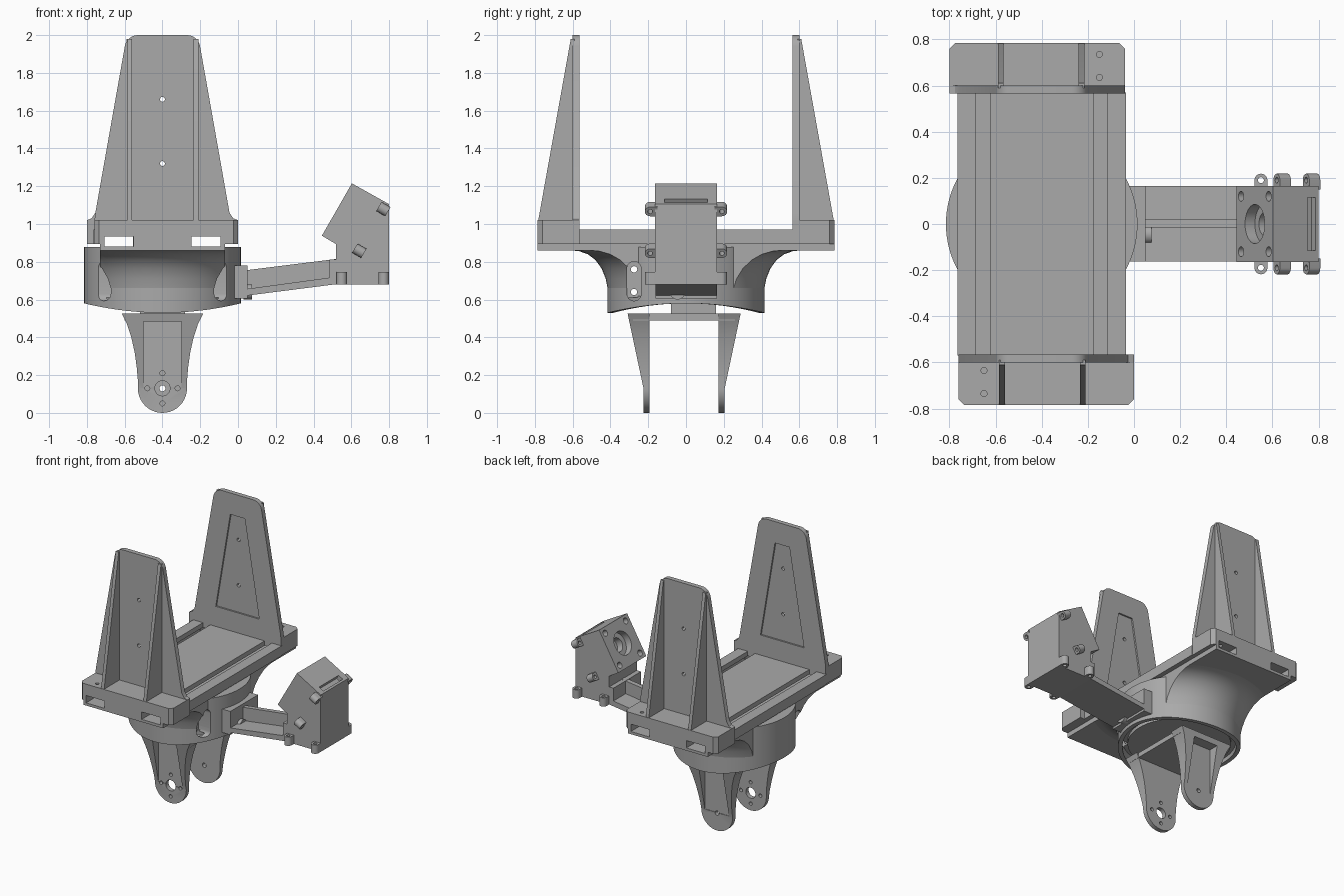
import bpy, bmesh
from math import sin, cos, pi, radians
from mathutils import Matrix, Vector

if "Cube" in bpy.data.objects:
    bpy.data.objects.remove(bpy.data.objects["Cube"])

grey = bpy.data.materials.new("plain grey")
grey.use_nodes = True
grey.diffuse_color = (0.40, 0.40, 0.40, 1)
grey.node_tree.nodes["Principled BSDF"].inputs["Base Color"].default_value = grey.diffuse_color

AXIS = Matrix.Translation((-0.4, 0, 0))       # vertical axis of the main body
I = Matrix.Identity(4)


def finish(name, bm, matrix):
    bm.transform(matrix)
    bmesh.ops.recalc_face_normals(bm, faces=bm.faces)
    mesh = bpy.data.meshes.new(name)
    bm.to_mesh(mesh)
    bm.free()
    mesh.materials.append(grey)
    obj = bpy.data.objects.new(name, mesh)
    bpy.context.collection.objects.link(obj)
    return obj


def prism(name, pts, axis, a, b, matrix=I):
    """Extrude a 2D outline along an axis from a to b."""
    place = {"x": lambda p, t: (t, p[0], p[1]),
             "y": lambda p, t: (p[0], t, p[1]),
             "z": lambda p, t: (p[0], p[1], t)}[axis]
    bm = bmesh.new()
    rings = [[bm.verts.new(place(p, t)) for p in pts] for t in (a, b)]
    for ring in rings:
        bm.faces.new(ring)
    for i in range(len(pts)):
        j = (i + 1) % len(pts)
        bm.faces.new((rings[0][i], rings[0][j], rings[1][j], rings[1][i]))
    return finish(name, bm, matrix)


def rect(x0, x1, y0, y1):
    return [(x0, y0), (x1, y0), (x1, y1), (x0, y1)]


def box(name, x0, x1, y0, y1, z0, z1, matrix=I):
    return prism(name, rect(x0, x1, y0, y1), "z", z0, z1, matrix)


def arc(cx, cy, r, start, end, n=12):
    return [(cx + r * cos(radians(start + (end - start) * i / n)),
             cy + r * sin(radians(start + (end - start) * i / n))) for i in range(n + 1)]


def circle(cx, cy, r, n=24):
    return arc(cx, cy, r, 0, 360, n)[:-1]


def lathe(name, pts, matrix=I, n=96, clip=None, saddle=0):
    bm = bmesh.new()
    vs = [bm.verts.new((r, 0, z)) for r, z in pts]
    es = [bm.edges.new((vs[i], vs[(i + 1) % len(vs)])) for i in range(len(vs))]
    bmesh.ops.spin(bm, geom=vs + es, axis=(0, 0, 1), cent=(0, 0, 0), angle=2 * pi, steps=n)
    bmesh.ops.remove_doubles(bm, verts=bm.verts, dist=0.0005)
    low = min(z for r, z in pts)
    for v in bm.verts:                        # arched lower rim
        if saddle and v.co.z < low + 0.001:
            v.co.z += saddle * (v.co.x / v.co.xy.length) ** 2
    if clip:
        for s in (1, -1):
            cut = bmesh.ops.bisect_plane(bm, geom=bm.verts[:] + bm.edges[:] + bm.faces[:],
                                         plane_co=(s * clip, 0, 0), plane_no=(s, 0, 0), clear_outer=True)
            edges = [e for e in cut["geom_cut"] if isinstance(e, bmesh.types.BMEdge)]
            bmesh.ops.edgenet_fill(bm, edges=edges)
    return finish(name, bm, matrix)


def cut(obj, *cutters):
    for c in cutters:
        c.hide_render = True
        m = obj.modifiers.new("cut", "BOOLEAN")
        m.operation, m.object, m.solver = "DIFFERENCE", c, "EXACT"
    bpy.context.view_layer.update()
    mesh = bpy.data.meshes.new_from_object(obj.evaluated_get(bpy.context.evaluated_depsgraph_get()))
    obj.modifiers.clear()
    obj.data = mesh
    for c in cutters:
        bpy.data.objects.remove(c)
    return obj


def mirrored(half):
    return half + [(-x, y) for x, y in reversed(half)]


# deck with two T-slots running its whole length
half_deck = [(0.225, 0.97), (0.225, 0.935), (0.155, 0.935), (0.155, 0.88), (0.31, 0.88), (0.31, 0.935),
             (0.285, 0.935), (0.285, 0.97), (0.365, 0.97), (0.365, 0.895), (0.33, 0.895), (0.33, 0.86)]
prism("deck", mirrored(half_deck), "y", -0.57, 0.57, AXIS)

# deck ends with uprights and ribs, the rear set turned half round
for side, turn in (("front", 0), ("rear", pi)):
    M = AXIS @ Matrix.Rotation(turn, 4, "Z")
    c = 0.025
    outline = [(-0.36, -0.565), (-0.36, -0.785 + c), (-0.36 + c, -0.785), (0.4 - c, -0.785),
               (0.4, -0.785 + c), (0.4, -0.565)]
    slots = [box("slot", s * 0.23 - 0.077, s * 0.23 + 0.077, -0.9, -0.5, 0.88, 0.935, M) for s in (1, -1)]
    holes = [prism("hole", circle(-0.25, y, 0.013, 16), "z", 0.8, 1.1, M) for y in (-0.635, -0.735)]
    cut(prism(side + "_end_block", outline, "z", 0.895, 1.02, M), *slots, *holes)
    foot = box(side + "_end_foot", -0.33, 0.33, -0.785, -0.565, 0.86, 0.897, M)
    cut(foot, *[box("slot", s * 0.23 - 0.077, s * 0.23 + 0.077, -0.9, -0.5, 0.88, 0.92, M) for s in (1, -1)])
    plate = ([(-0.36, 0.96), (0.4, 0.96), (0.4, 1.02), (0.375, 1.03), (0.355, 1.06)]
             + arc(0.13, 1.93, 0.07, 10, 90, 8) + arc(-0.13, 1.93, 0.07, 90, 170, 8)
             + [(-0.355, 1.06), (-0.36, 1.02)])
    recess = prism("recess", [(-0.18, 1.12), (0.18, 1.12), (0.06, 1.84), (-0.06, 1.84)], "y", -0.577, -0.5, M)
    pins = [prism("pin", circle(0, z, 0.013, 16), "y", -0.7, -0.5, M) for z in (1.32, 1.66)]
    cut(prism(side + "_upright", plate, "y", -0.6, -0.565, M), recess, *pins)
    for label, x in (("left", 0.165), ("right", -0.185)):
        prism(side + "_rib_" + label, [(-0.59, 1.0), (-0.782, 1.0), (-0.782, 1.02), (-0.61, 1.98), (-0.59, 1.98)],
              "x", x, x + 0.025, M)


# round housing with arched rim, and the flare that joins it to the deck
def windows():
    out = []
    pill = arc(-0.275, 0.765, 0.037, 0, 180) + arc(-0.275, 0.63, 0.037, 180, 360)
    for s in (1, -1):
        out.append(prism("window", pill, "x", s * 0.24, s * 0.7, AXIS))
    for z in (0.76, 0.64):
        out.append(prism("bore", circle(-0.275, z, 0.017, 16), "x", -0.5, 0.5, AXIS))
    return out


drum = lathe("housing", [(0, 0.878), (0.415, 0.878), (0.415, 0.53), (0.385, 0.53), (0.385, 0.61), (0, 0.61)],
             AXIS, saddle=0.05)
cut(drum, *windows())
flare = lathe("housing_flare", [(0.3, 0.865), (0.3, 0.65), (0.413, 0.65), (0.425, 0.71), (0.447, 0.765),
                                (0.48, 0.81), (0.52, 0.84), (0.565, 0.856), (0.62, 0.862), (0.62, 0.865)],
              AXIS, clip=0.33)
cut(flare, *windows())

# rotor disc and fork
prism("rotor_disc", circle(0, 0, 0.35, 64), "z", 0.585, 0.62, AXIS)
box("fork_hub", -0.12, 0.12, -0.08, 0.16, 0.5, 0.6, AXIS)
box("fork_bridge", -0.2, 0.2, -0.28, 0.26, 0.49, 0.525, AXIS)
leg_half = [(0.13, 0.17), (0.136, 0.24), (0.147, 0.32), (0.165, 0.4), (0.188, 0.47), (0.215, 0.525)]
for side, s in (("front", -1), ("rear", 1)):
    M = AXIS @ Matrix.Translation((0, -0.01, 0))
    leg = prism(side + "_fork_leg", arc(0, 0.13, 0.13, 180, 360, 20) + mirrored(leg_half), "y", s * 0.182, s * 0.32, M)
    slope = [(s * 0.215, -0.1), (s * 0.215, 0.13), (s * 0.3, 0.53), (s * 0.3, 0.6), (s * 0.5, 0.6), (s * 0.5, -0.1)]
    cutters = [prism("slope", slope, "x", -0.4, 0.4, M),
               box("pocket", -0.1, 0.1, s * 0.213, s * 0.4, 0.135, 0.485, M),
               prism("pivot", circle(0, 0.13, 0.04 if s < 0 else 0.016), "y", s * 0.1, s * 0.4, M)]
    if s < 0:
        cutters += [prism("screw", circle(0.08 * cos(a), 0.13 + 0.08 * sin(a), 0.013, 16), "y", -0.4, -0.1, M)
                    for a in (0, pi / 2, pi, 1.5 * pi)]
    cut(leg, *cutters)

# side arm: sloping floor, centre rib, end walls and mounting lug
prism("arm_floor", [(0.0, 0.615), (0.55, 0.685), (0.55, 0.725), (0.0, 0.65)], "y", -0.162, 0.165)
prism("arm_rib", [(0.0, 0.63), (0.52, 0.7), (0.52, 0.815), (0.0, 0.75)], "y", -0.015, 0.02)
box("arm_end_wall", 0.485, 0.53, -0.162, 0.165, 0.69, 0.812)
box("arm_mount", -0.03, 0.05, -0.162, 0.165, 0.605, 0.78)
lug_hole = prism("lug_hole", circle(-0.045, 0.64, 0.013, 16), "x", 0.03, 0.2)
cut(prism("arm_lug", circle(-0.045, 0.64, 0.04), "x", 0.03, 0.075), lug_hole)

# tilted sensor box on the arm end
TILT = Matrix.Translation((0.523, 0, 1.077)) @ Matrix.Rotation(radians(-60), 4, "Y")
body = prism("sensor_box", [(0.52, 0.68), (0.8, 0.68), (0.8, 1.105), (0.603, 1.215), (0.444, 0.938), (0.52, 0.893)],
             "y", -0.165, 0.165)
bores = [prism("bore", circle(x, y, 0.022, 16), "z", -0.04, 0.1, TILT) for x in (-0.12, 0.12) for y in (-0.12, 0.12)]
cut(body, prism("lens_seat", circle(0, 0, 0.085, 32), "z", -0.05, 0.1, TILT),
    prism("lens_bore", circle(0, 0, 0.05, 32), "z", -0.1, 0.05, TILT),
    box("cable_slot", 0.13, 0.2, -0.115, 0.115, -0.21, -0.17, TILT), *bores)


# screw ears on the box: four level at the base, four tilted behind the face
def ear(name, x, s, z0, z1, matrix=I):
    y = s * 0.19
    outline = arc(x, y, 0.028, 0, s * 180) + [(x - 0.028, s * 0.15), (x + 0.028, s * 0.15)]
    hole = prism("ear_hole", circle(x, y, 0.013, 16), "z", z0 - 0.1, z1 + 0.1, matrix)
    cut(prism(name, outline, "z", z0, z1, matrix), hole)


for label, s in (("front", -1), ("rear", 1)):
    for i, x in enumerate((0.55, 0.772)):
        ear(f"base_ear_{label}_{i}", x, s, 0.68, 0.745)
    for i, x in enumerate((-0.13, 0.125)):
        ear(f"tilted_ear_{label}_{i}", x, s, -0.24, -0.185, TILT)

# soft shading on curved sides, sharp edges kept
for obj in bpy.context.scene.objects:
    if obj.type == "MESH":
        obj.data.polygons.foreach_set("use_smooth", [True] * len(obj.data.polygons))
        obj.data.set_sharp_from_angle(angle=radians(30))
